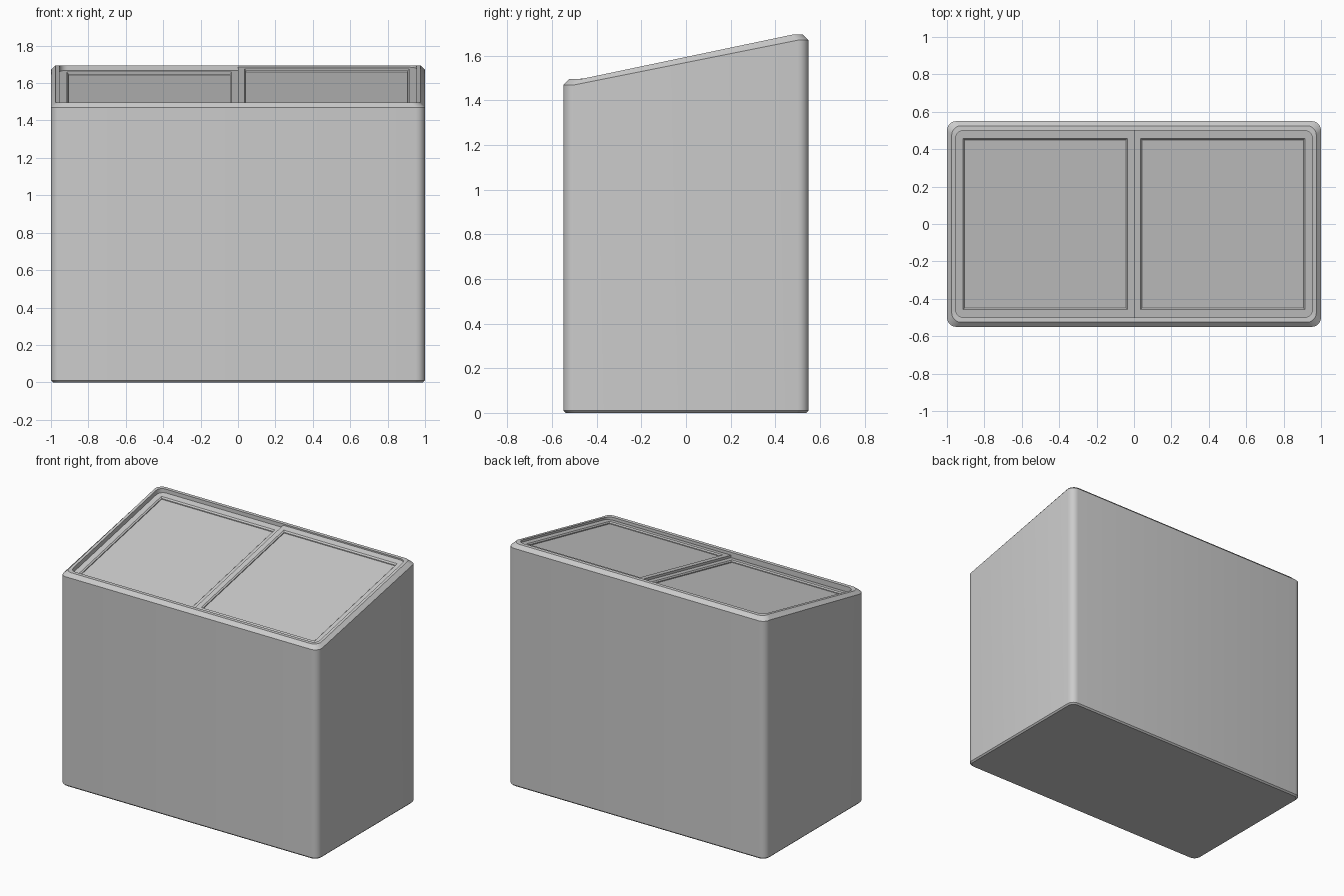
import bpy, bmesh
from math import sin, cos, pi, radians

if "Cube" in bpy.data.objects:
    bpy.data.objects.remove(bpy.data.objects["Cube"])

SLOPE = 0.21


def top(y, drop=0.0):
    """Height of the sloping lid plane."""
    return 1.595 + SLOPE * y - drop


def clamp(v, lim):
    return max(-lim, min(lim, v))


def outline(x0, x1, hy, r=0.0, seg=5):
    """Counter-clockwise rounded rectangle in plan."""
    pts = []
    corners = [(x1, hy, -1, -1, 0), (x0, hy, 1, -1, 1),
               (x0, -hy, 1, 1, 2), (x1, -hy, -1, 1, 3)]
    for cx, cy, sx, sy, q in corners:
        if r == 0:
            pts.append((cx, cy))
            continue
        for i in range(seg + 1):
            a = (q + i / seg) * pi / 2
            pts.append((cx + sx * r + r * cos(a), cy + sy * r + r * sin(a)))
    return pts


def loft(name, rings, cap_start=True, cap_end=True, closed=False):
    """Skin a list of (outline, height function) rings."""
    bm = bmesh.new()
    loops = [[bm.verts.new((x, y, z(y))) for x, y in pts] for pts, z in rings]
    pairs = list(zip(loops, loops[1:]))
    if closed:
        pairs.append((loops[-1], loops[0]))
    for a, b in pairs:
        n = len(a)
        for i in range(n):
            j = (i + 1) % n
            bm.faces.new((a[i], a[j], b[j], b[i]))
    if cap_start and not closed:
        bm.faces.new(loops[0][::-1])
    if cap_end and not closed:
        bm.faces.new(loops[-1])
    bmesh.ops.recalc_face_normals(bm, faces=bm.faces)
    me = bpy.data.meshes.new(name)
    bm.to_mesh(me)
    bm.free()
    ob = bpy.data.objects.new(name, me)
    bpy.context.collection.objects.link(ob)
    return ob


# Cabinet: bevelled foot, straight walls, chamfered sloping rim, shallow well
outer = outline(-1, 1, 0.55, 0.05)
rim_outer = outline(-0.975, 0.975, 0.525, 0.05)
rim_inner = outline(-0.955, 0.955, 0.50, 0.045)
rim_z = lambda y: 1.595 + SLOPE * clamp(y, 0.475)
cabinet = loft("cabinet", [
    (outline(-0.99, 0.99, 0.54, 0.045), lambda y: 0.0),
    (outer, lambda y: 0.01),
    (outer, lambda y: 1.57 + 0.2 * clamp(y, 0.5)),
    (rim_outer, rim_z),
    (rim_inner, rim_z),
    (rim_inner, lambda y: top(y, 0.065)),
])
bpy.context.view_layer.objects.active = cabinet
cabinet.select_set(True)
bpy.ops.object.shade_smooth_by_angle(angle=radians(30))

# Two overlapping sliding lids, the left one running on the lower track
for side, x0, x1, g0, g1, drop in [("left", -0.955, 0.0, -0.915, -0.035, 0.032),
                                   ("right", 0.0, 0.955, 0.035, 0.915, 0.015)]:
    edge, hole = outline(x0, x1, 0.50), outline(g0, g1, 0.458)
    lip = outline(g0 + 0.008, g1 - 0.008, 0.450)
    upper = lambda y, d=drop: top(y, d)
    pane = lambda y, d=drop: top(y, d + 0.014)
    lower = lambda y, d=drop: top(y, d + 0.024)
    loft(side + "_lid_frame", [(edge, lower), (edge, upper), (hole, upper),
                               (lip, lambda y, d=drop: top(y, d + 0.008)),
                               (lip, lower)], closed=True)
    loft(side + "_lid_glass", [(lip, lower), (lip, pane)])
